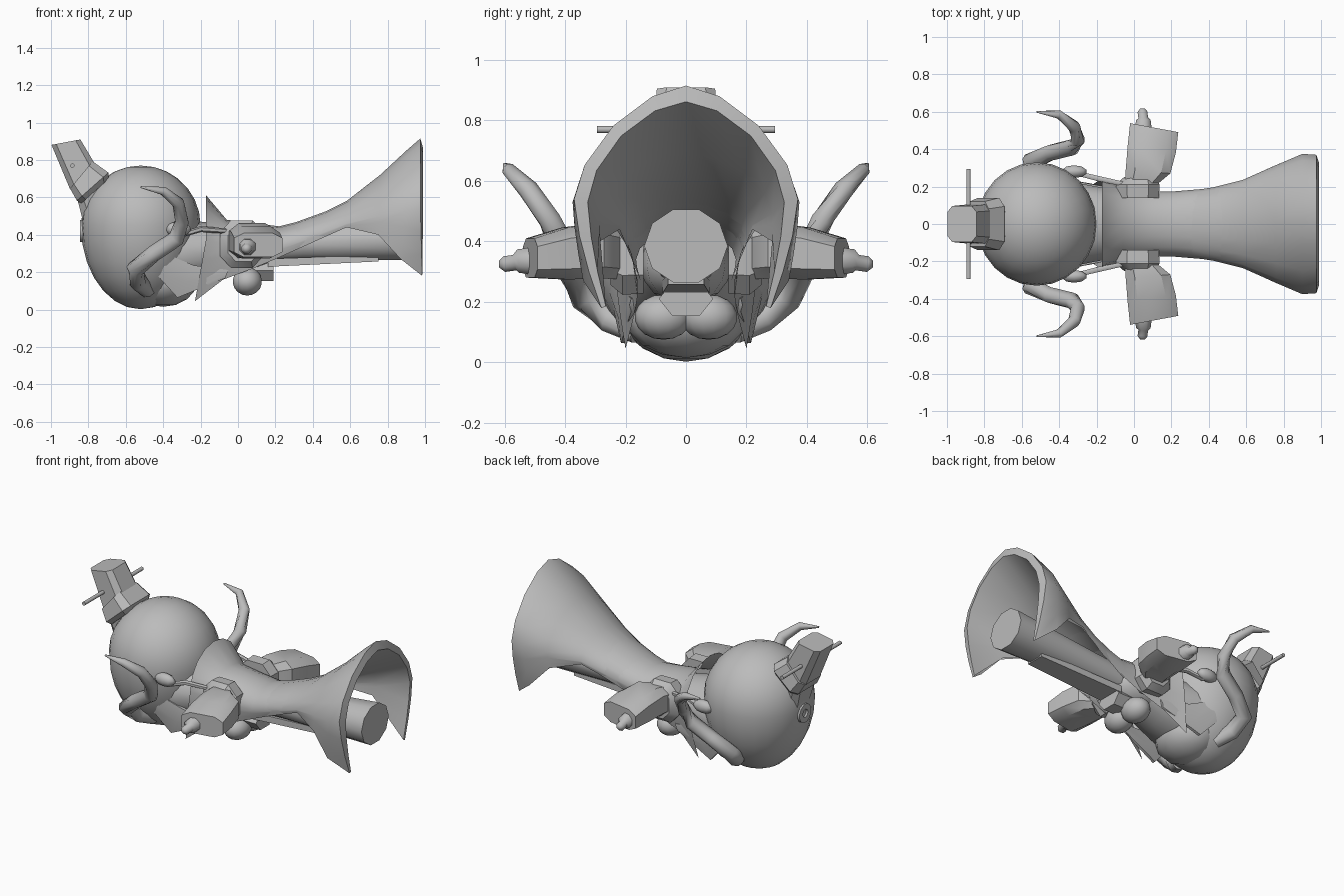
import bpy, bmesh, math
from mathutils import Vector

grey = bpy.data.materials.new("plain grey")
grey.diffuse_color = (0.5, 0.5, 0.5, 1)


def finish(name, bm, angle=35):
    bmesh.ops.recalc_face_normals(bm, faces=bm.faces)
    me = bpy.data.meshes.new(name)
    bm.to_mesh(me)
    bm.free()
    ob = bpy.data.objects.new(name, me)
    bpy.context.collection.objects.link(ob)
    me.materials.append(grey)
    bpy.ops.object.select_all(action='DESELECT')
    ob.select_set(True)
    bpy.context.view_layer.objects.active = ob
    bpy.ops.object.shade_smooth_by_angle(angle=math.radians(angle))
    return ob


def loft(name, sections, n=8, power=1.0, angle=35, turn=0.5):
    """Closed skin through rings given as (centre, half axis, half axis)."""
    bm = bmesh.new()
    rings = []
    for c, a, b in sections:
        c, a, b = Vector(c), Vector(a), Vector(b)
        ring = []
        for i in range(n):
            t = 2 * math.pi * (i + turn) / n
            u, v = math.cos(t), math.sin(t)
            u = math.copysign(abs(u) ** power, u)
            v = math.copysign(abs(v) ** power, v)
            ring.append(bm.verts.new(c + a * u + b * v))
        rings.append(ring)
    for r, s in zip(rings, rings[1:]):
        for i in range(n):
            j = (i + 1) % n
            bm.faces.new((r[i], r[j], s[j], s[i]))
    bm.faces.new(rings[0])
    bm.faces.new(rings[-1])
    return finish(name, bm, angle)


def tube(name, path, radii, n=8):
    """Tapered tube along a path."""
    pts = [Vector(p) for p in path]
    secs = []
    for i, p in enumerate(pts):
        d = (pts[min(i + 1, len(pts) - 1)] - pts[max(i - 1, 0)]).normalized()
        ref = Vector((0, 0, 1)) if abs(d.z) < 0.9 else Vector((1, 0, 0))
        a = d.cross(ref).normalized()
        secs.append((p, a * radii[i], d.cross(a) * radii[i]))
    return loft(name, secs, n, angle=60)


def ball(name, centre, size, seg=16, lower=1.0):
    bm = bmesh.new()
    bmesh.ops.create_uvsphere(bm, u_segments=seg, v_segments=seg // 2 + 2, radius=1)
    for v in bm.verts:
        k = lower if v.co.z < 0 else 1
        v.co = Vector((v.co.x * size[0], v.co.y * size[1], v.co.z * size[2] * k)) + Vector(centre)
    return finish(name, bm, 50)


# Head, jaw and small round boss on its rear
ball("head", (-0.52, 0, 0.45), (0.32, 0.33, 0.32), 24, lower=1.4)
ball("jaw", (-0.40, 0, 0.15), (0.18, 0.20, 0.135), 12)
boss = [(-0.80, 0.06), (-0.845, 0.06), (-0.845, 0.025), (-0.825, 0.02)]
loft("rear_boss", [((x, 0, 0.42), (0, r, 0), (0, 0, r)) for x, r in boss], 12)

# Neck joining the head to the torso
loft("neck", [((x, 0, z), (0, w, 0), (0, 0, h))
              for x, z, w, h in [(-0.45, 0.29, 0.26, 0.20), (-0.30, 0.29, 0.225, 0.19),
                                 (-0.15, 0.31, 0.195, 0.155), (0.0, 0.33, 0.155, 0.11)]],
     14, angle=60)


# Tilted hat: each row is rear x, z, front x, z, half width
def hat_part(name, rows):
    secs = []
    for x1, z1, x2, z2, w in rows:
        secs.append((((x1 + x2) / 2, 0, (z1 + z2) / 2),
                     ((x2 - x1) / 2, 0, (z2 - z1) / 2), (0, w, 0)))
    loft(name, secs, 8, 0.45)


hat_part("hat_crown", [(-1.0, 0.88, -0.84, 0.91, 0.10), (-0.90, 0.64, -0.75, 0.76, 0.11)])
hat_part("hat_band", [(-0.90, 0.645, -0.775, 0.795, 0.125), (-0.865, 0.58, -0.69, 0.735, 0.145),
                      (-0.84, 0.565, -0.69, 0.70, 0.12)])
hat_part("hat_neck", [(-0.865, 0.60, -0.70, 0.73, 0.11), (-0.83, 0.46, -0.62, 0.62, 0.09)])
tube("hat_pin", [(-0.885, -0.295, 0.77), (-0.885, 0.295, 0.77)], [0.012, 0.012])

# Flared cloak, open underneath, with a thick rim that turns back inside:
# top x, edge x, top z, half width, widest z, edge y, edge z, peak of the arch
CLOAK = [(-0.17, -0.23, 0.61, 0.24, 0.38, 0.20, 0.045, 1),
         (-0.06, -0.08, 0.48, 0.195, 0.34, 0.17, 0.16, 1),
         (0.10, 0.08, 0.46, 0.175, 0.34, 0.16, 0.22, 1),
         (0.22, 0.20, 0.445, 0.175, 0.34, 0.16, 0.27, 1),
         (0.40, 0.40, 0.49, 0.19, 0.39, 0.18, 0.36, 1),
         (0.58, 0.58, 0.58, 0.235, 0.46, 0.23, 0.44, 1.05),
         (0.76, 0.75, 0.72, 0.315, 0.50, 0.31, 0.40, 1.15),
         (0.90, 0.87, 0.85, 0.375, 0.53, 0.34, 0.27, 1.2),
         (0.975, 0.985, 0.915, 0.37, 0.54, 0.28, 0.18, 1.25),
         (0.99, 0.985, 0.862, 0.325, 0.53, 0.265, 0.185, 1.2),
         (0.78, 0.75, 0.69, 0.285, 0.49, 0.285, 0.40, 1.1),
         (0.58, 0.58, 0.565, 0.22, 0.455, 0.22, 0.44, 1.05),
         (0.22, 0.20, 0.435, 0.165, 0.34, 0.15, 0.27, 1)]
bm = bmesh.new()
rows = []
for xt, xb, zt, w, zm, yb, zb, p in CLOAK:
    half = []
    for i in range(5):
        t = math.pi / 2 * i / 4
        half.append((xt, w * math.sin(t) ** p, zm + (zt - zm) * max(0, math.cos(t)) ** p))
    for i in range(1, 4):
        s = i / 3
        half.append((xt + (xb - xt) * s, w + (yb - w) * s ** 1.5, zm + (zb - zm) * s))
    full = [(x, -y, z) for x, y, z in half[:0:-1]] + half
    rows.append([bm.verts.new(q) for q in full])
for r, s in zip(rows, rows[1:]):
    for i in range(len(r) - 1):
        bm.faces.new((r[i], s[i], s[i + 1], r[i + 1]))
finish("cloak", bm, 42)

# Torso and shaft inside the cloak, with the block and plate beneath it
ball("torso", (0.0, 0, 0.32), (0.22, 0.15, 0.13), 12)
loft("shaft", [((x, 0, z), (0, r, 0), (0, 0, r * 0.92))
               for x, z, r in [(0.0, 0.33, 0.10), (0.35, 0.355, 0.105), (0.97, 0.385, 0.138)]],
     10, turn=0, angle=50)
loft("under_block", [((x, 0, 0.21), (0, w, 0), (0, 0, 0.065))
                     for x, w in [(0.02, 0.09), (0.19, 0.09)]], 6, turn=0)
loft("under_plate", [((x, 0, z), (0, w, 0), (0, 0, h))
                     for x, z, w, h in [(0.16, 0.25, 0.11, 0.03), (0.75, 0.275, 0.085, 0.025)]],
     4, 1.0)

for s, side in ((-1, "front"), (1, "back")):
    # Horn: out from under the jaw, then curling up and back
    tube(side + "_horn",
         [(-0.48, s * 0.16, 0.10), (-0.53, s * 0.25, 0.145), (-0.55, s * 0.335, 0.215),
          (-0.45, s * 0.38, 0.30), (-0.33, s * 0.41, 0.38), (-0.30, s * 0.45, 0.47),
          (-0.32, s * 0.52, 0.57), (-0.40, s * 0.585, 0.635), (-0.52, s * 0.60, 0.655)],
         [0.04, 0.05, 0.05, 0.045, 0.045, 0.038, 0.034, 0.024, 0.005])
    # Ear and strap to the collar
    ball(side + "_ear", (-0.32, s * 0.28, 0.43), (0.07, 0.035, 0.04), 10)
    tube(side + "_strap", [(-0.30, s * 0.27, 0.40), (-0.2, s * 0.245, 0.43), (-0.06, s * 0.215, 0.42)],
         [0.014, 0.016, 0.014], 6)
    # Jaw flap reaching down to a point at the collar
    loft(side + "_jaw_flap", [((-0.42, s * 0.23, 0.25), (0.03, 0, 0.06), (0, 0.03, 0)),
                              ((-0.28, s * 0.205, 0.15), (0.05, 0, 0.10), (0, 0.02, 0)),
                              ((-0.06, s * 0.175, 0.19), (0.01, 0, 0.025), (0, 0.012, 0))],
         6, angle=60)
    # Shoulder pad, flared sleeve and hand
    loft(side + "_shoulder", [((0.02, s * 0.14, 0.35), (0.12, 0, 0), (0, 0, 0.13)),
                              ((0.02, s * 0.21, 0.35), (0.125, 0, 0), (0, 0, 0.135)),
                              ((0.03, s * 0.25, 0.35), (0.09, 0, 0), (0, 0, 0.10))], 8, 0.8)
    loft(side + "_sleeve", [((0.035, s * 0.20, 0.36), (0.09, s * 0.01, 0), (0, 0, 0.09)),
                            ((0.075, s * 0.28, 0.37), (0.125, -s * 0.01, 0), (0, 0, 0.097)),
                            ((0.095, s * 0.40, 0.36), (0.135, -s * 0.02, 0), (0, 0, 0.09)),
                            ((0.108, s * 0.515, 0.345), (0.135, -s * 0.025, 0), (0, 0, 0.068))],
         8, 0.6)
    tube(side + "_hand", [(0.05, s * 0.50, 0.335), (0.05, s * 0.555, 0.335), (0.05, s * 0.565, 0.33),
                          (0.045, s * 0.60, 0.325), (0.045, s * 0.618, 0.325)],
         [0.05, 0.042, 0.028, 0.028, 0.012], 8)
    # Round lobes under the torso
    ball(side + "_lobe", (0.05, s * 0.075, 0.15), (0.08, 0.095, 0.075), 14)
